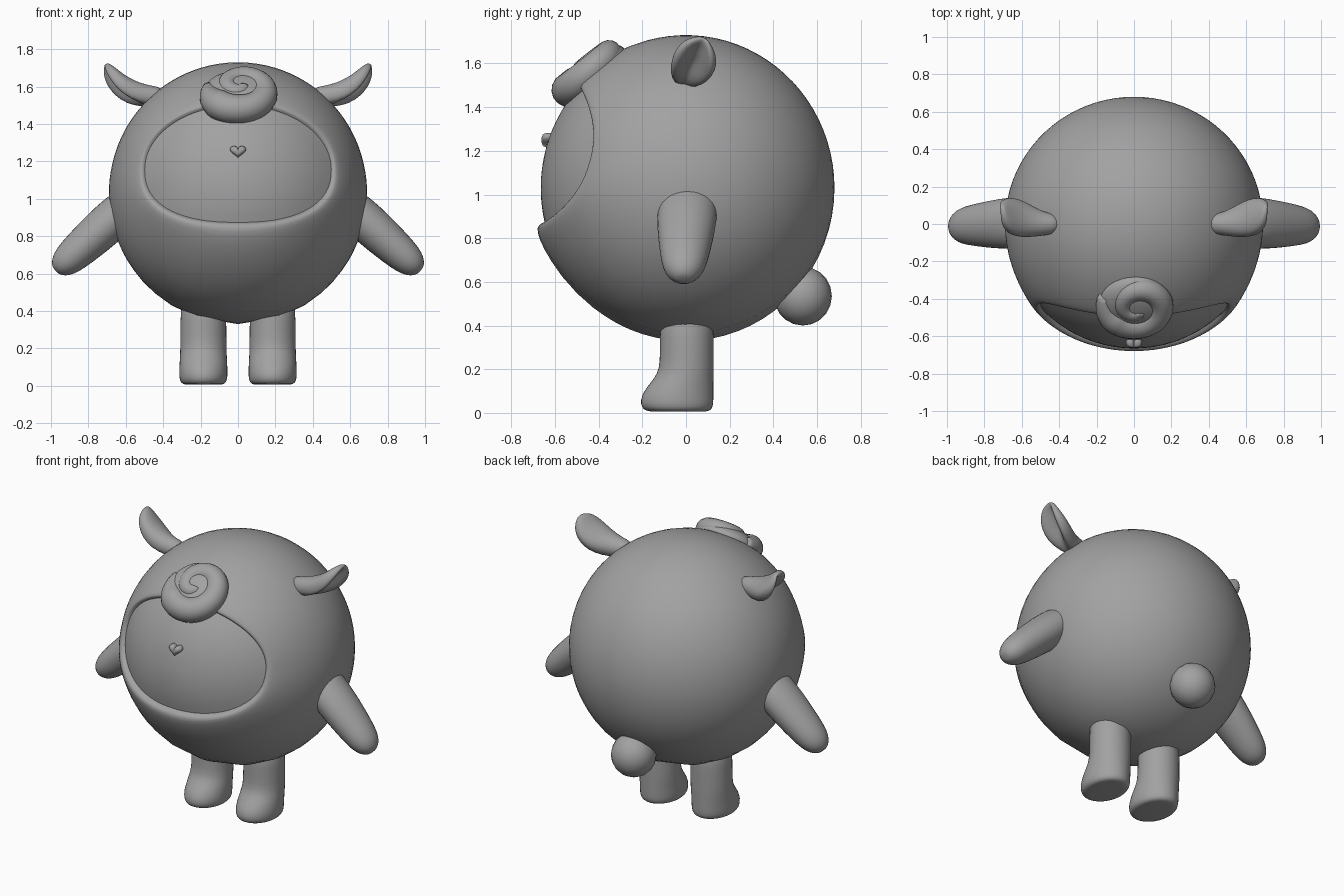
import bpy, bmesh, math
from mathutils import Vector

if "Cube" in bpy.data.objects:
    bpy.data.objects.remove(bpy.data.objects["Cube"])

V = Vector
TAU = 2 * math.pi
gray = bpy.data.materials.new("soft_gray")
gray.diffuse_color = (0.36, 0.36, 0.36, 1)
gray.use_nodes = True
gray.node_tree.nodes["Principled BSDF"].inputs["Base Color"].default_value = gray.diffuse_color

CENTER = V((0, 0, 1.03))
RX, RY, RZ = 0.69, 0.68, 0.70


def finish(name, bm, subsurf=0):
    bmesh.ops.recalc_face_normals(bm, faces=bm.faces)
    me = bpy.data.meshes.new(name)
    bm.to_mesh(me)
    bm.free()
    me.materials.append(gray)
    for p in me.polygons:
        p.use_smooth = True
    ob = bpy.data.objects.new(name, me)
    bpy.context.collection.objects.link(ob)
    if subsurf:
        m = ob.modifiers.new("smooth", "SUBSURF")
        m.levels = m.render_levels = subsurf
    return ob


def loft(name, rings, start=None, end=None, subsurf=0):
    """Skin closed rings of points, closing each end with a fan."""
    bm = bmesh.new()
    vs = [[bm.verts.new(p) for p in r] for r in rings]
    n = len(rings[0])
    for a, b in zip(vs, vs[1:]):
        for i in range(n):
            bm.faces.new((a[i], a[(i + 1) % n], b[(i + 1) % n], b[i]))
    for ring, pole in ((vs[0], start), (vs[-1], end)):
        if pole is None:
            pole = sum((v.co for v in ring), V()) / n
        c = bm.verts.new(pole)
        for i in range(n):
            bm.faces.new((ring[i], ring[(i + 1) % n], c))
    return finish(name, bm, subsurf)


def ellipsoid(name, loc, size, rot=None, seg=32):
    bm = bmesh.new()
    bmesh.ops.create_uvsphere(bm, u_segments=seg, v_segments=seg // 2, radius=1)
    for v in bm.verts:
        p = V((v.co.x * size[0], v.co.y * size[1], v.co.z * size[2]))
        v.co = V(loc) + (rot @ p if rot else p)
    return finish(name, bm)


# Body: a round shell whose rings run from the face centre, over the lip, to the back
def to_body(d, k):
    return CENTER + V((d.x * RX, d.y * RY, d.z * RZ)) * k


def unit_at(x, z):
    u, w = x / RX, (z - CENTER.z) / RZ
    return V((u, -math.sqrt(max(0, 1 - u * u - w * w)), w))


N = 96
face_mid, back = unit_at(0, 1.16), V((0, 1, 0))
edge, bulge = [], []
for i in range(N):
    a = TAU * i / N
    c, s = math.cos(a), math.sin(a)
    e = 2 / 2.4 if s < 0 else 1
    x = 0.51 * math.copysign(abs(c) ** e, c)
    z = 1.16 + (0.35 * s if s > 0 else -0.29 * abs(s) ** e)
    edge.append(unit_at(x, z))
    bulge.append(0.014 + 0.026 * max(0, -s))
rings = [[to_body(face_mid.slerp(d, k / 8), 0.978) for d in edge] for k in range(1, 9)]
# Rounded lip around the face, fading into the body
for t, f in ((0.001, 0.0), (0.004, 0.5), (0.010, 0.85), (0.02, 1), (0.035, 1), (0.06, 0.85),
             (0.09, 0.62), (0.13, 0.38), (0.18, 0.17), (0.23, 0.05)):
    rings.append([to_body(d.slerp(back, t), 1 + b * f) for d, b in zip(edge, bulge)])
for k in range(1, 24):
    t = 0.23 + 0.77 * k / 24
    rings.append([to_body(d.slerp(back, t), 1) for d in edge])
body = loft("body", rings, to_body(face_mid, 0.978), to_body(back, 1))
bpy.context.view_layer.objects.active = body
body.select_set(True)
bpy.ops.object.shade_smooth_by_angle(angle=math.radians(50))

# Curled fringe: a spiral roll lying on the body, thinning toward its middle
el = math.radians(52)
up_dir = V((0.01, -math.cos(el), math.sin(el)))
right = V((1, 0, 0))
up = V((0, math.sin(el), math.cos(el)))


def on_curl(t):
    a = math.radians(165 + 500 * t)
    rho = 0.165 * (1 - t) ** 0.75 + 0.012
    d = (up_dir * 0.7 + right * (rho * math.cos(a) + 0.01) + up * rho * math.sin(a)).normalized()
    return CENTER + d * (0.695 + 0.03 * t), d


rings = []
STEPS = 60
for k in range(STEPS + 1):
    t = k / STEPS * 0.98
    p, d = on_curl(t)
    tangent = (on_curl(t + 0.01)[0] - on_curl(t - 0.01)[0]).normalized()
    side = tangent.cross(d).normalized()
    r = (0.088 - 0.05 * t) * min(1, 0.45 + 5 * t)
    rings.append([p + side * r * math.cos(TAU * j / 16) + d * r * math.sin(TAU * j / 16)
                  for j in range(16)])
loft("fringe_curl", rings)
ellipsoid("fringe_mound", CENTER + up_dir * 0.68, (0.19, 0.17, 0.075),
          up_dir.to_track_quat('Z', 'Y').to_matrix())

# Heart nose: a small puffed heart on the face
def heart(scale, y):
    pts = []
    for j in range(32):
        a = TAU * j / 32
        hx = 16 * math.sin(a) ** 3
        hz = 13 * math.cos(a) - 5 * math.cos(2 * a) - 2 * math.cos(3 * a) - math.cos(4 * a)
        pts.append(V((hx * 0.0027 * scale, y, 1.25 + (hz + 2) * 0.0023 * scale)))
    return pts


loft("heart_nose", [heart(1, -0.60), heart(1, -0.635), heart(0.93, -0.648),
                    heart(0.75, -0.656), heart(0.4, -0.661)])

# Tail
ellipsoid("tail", (0, 0.535, 0.535), (0.135, 0.133, 0.135), seg=20)

# Limbs and ears on both sides
for sx, word in ((-1, "left"), (1, "right")):
    # Arm: tapered roll, slightly wider front to back
    axis, across = V((0.74, -0.04, -0.67)).normalized(), V((0.67, 0, 0.74))
    rings = []
    start = V((0.56, 0.01, 0.99))
    for s, rx, ry in ((0, .10, .135), (.1, .112, .142), (.22, .112, .136), (.34, .104, .122),
                      (.44, .094, .108), (.50, .080, .092), (.54, .056, .064), (.56, .026, .03)):
        c = start + axis * s
        ring = [c + across * rx * math.cos(TAU * j / 16) + V((0, 1, 0)) * ry * math.sin(TAU * j / 16)
                for j in range(16)]
        rings.append([V((p.x * sx, p.y, p.z)) for p in ring])
    loft(word + "_arm", rings, subsurf=1)

    # Leg with a rounded foot pointing forward: height, front, rear, half width
    rings = []
    for z, front, rear, w in ((0.006, -.15, .085, .09), (0.008, -.185, .11, .112),
                              (.025, -.207, .126, .128), (.06, -.211, .128, .131),
                              (.10, -.195, .128, .130), (.14, -.163, .128, .128),
                              (.18, -.132, .128, .126), (.23, -.121, .128, .125),
                              (.34, -.121, .128, .124), (.47, -.121, .128, .123)):
        rings.append([V((sx * (0.185 + w * math.cos(TAU * j / 20)),
                         (front + rear) / 2 + (rear - front) / 2 * math.sin(TAU * j / 20), z))
                      for j in range(20)])
    loft(word + "_leg", rings, subsurf=1)

    # Ear: curved leaf with a hollow facing outward
    spine = [((.40, 0, 1.545), .05, .05, 0), ((.48, 0, 1.545), .062, .062, 0),
             ((.55, .01, 1.555), .085, .07, .5), ((.61, .03, 1.585), .102, .065, 1),
             ((.655, .045, 1.625), .102, .055, 1), ((.685, .06, 1.665), .085, .042, 1),
             ((.70, .075, 1.695), .055, .028, .6), ((.705, .085, 1.715), .02, .012, 0)]
    rings = []
    for k, (c, w, th, hollow) in enumerate(spine):
        a, b = V(spine[max(k - 1, 0)][0]), V(spine[min(k + 1, len(spine) - 1)][0])
        tan = (b - a).normalized()
        out = V((tan.z + 0.05, -0.25, -tan.x)).normalized()
        out = (out - tan * out.dot(tan)).normalized()
        side = out.cross(tan)
        ring = []
        for j in range(24):
            q = TAU * j / 24
            s = math.sin(q)
            n = s
            if s > 0:
                n = s * (1 - hollow) + hollow * (0.75 * abs(math.sin(2 * q)) - 0.5 * s ** 4)
            p = V(c) + side * w * math.cos(q) + out * th * n
            ring.append(V((p.x * sx, p.y, p.z)))
        rings.append(ring)
    loft(word + "_ear", rings, subsurf=1)
